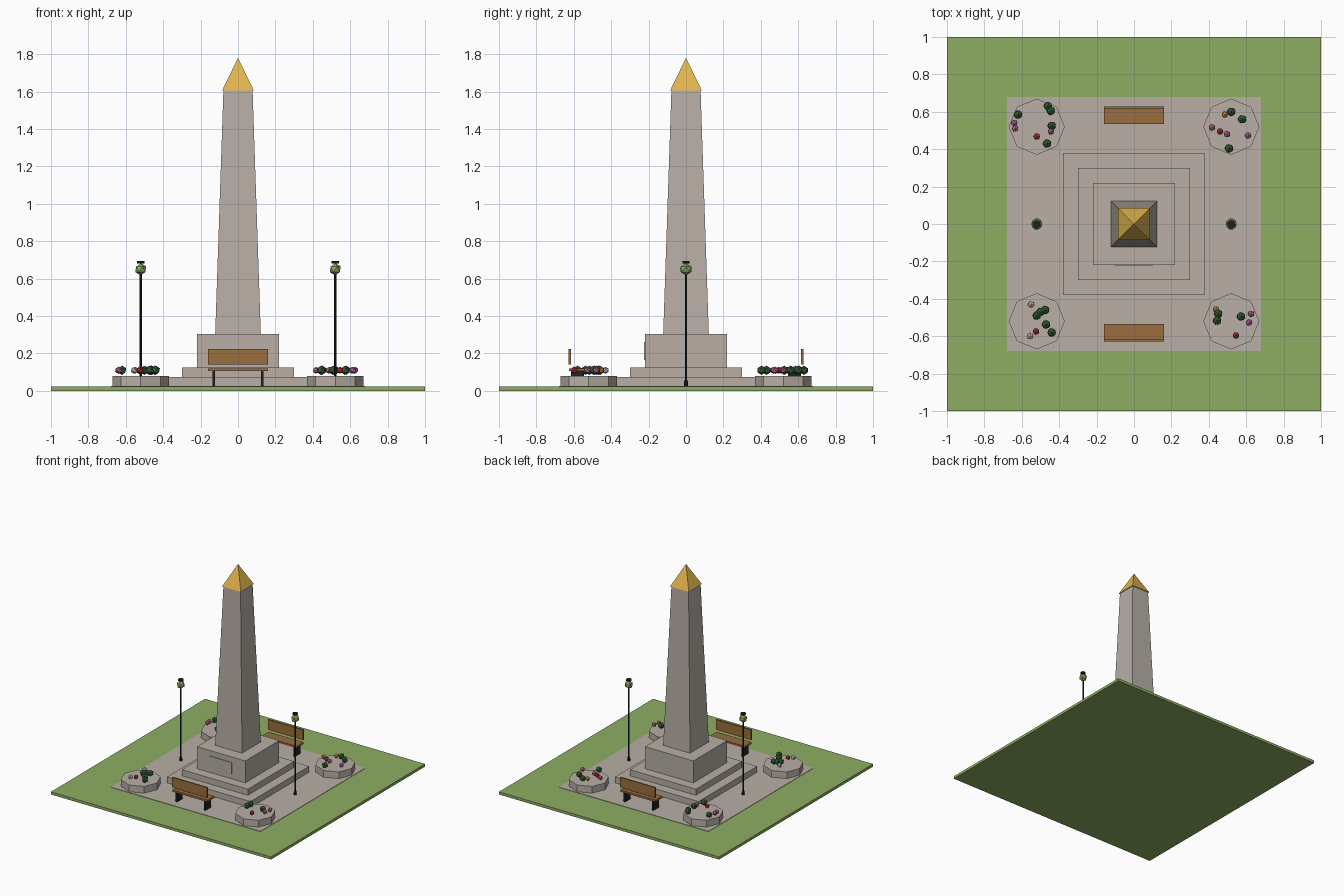
import bpy, math

if "Cube" in bpy.data.objects:
    bpy.data.objects.remove(bpy.data.objects["Cube"])


def material(name, r, g, b):
    m = bpy.data.materials.new(name)
    m.diffuse_color = (r, g, b, 1)
    m.use_nodes = True
    m.node_tree.nodes["Principled BSDF"].inputs["Base Color"].default_value = m.diffuse_color
    return m


GRASS = material("grass green", 0.27, 0.42, 0.125)
STONE = material("pale stone", 0.48, 0.43, 0.38)
GOLD = material("gold", 0.75, 0.45, 0.075)
WOOD = material("bench wood", 0.32, 0.155, 0.05)
IRON = material("black iron", 0.012, 0.015, 0.016)
LEAF = material("leaf green", 0.035, 0.13, 0.04)
RED = material("red petals", 0.60, 0.03, 0.05)
PINK = material("pink petals", 0.58, 0.16, 0.36)
WHITE = material("white petals", 0.65, 0.60, 0.60)
ORANGE = material("orange petals", 0.75, 0.32, 0.05)


def finish(name, mat):
    ob = bpy.context.object
    ob.name = name
    ob.data.materials.append(mat)
    return ob


def box(name, mat, x, y, z):
    """Box from (low, high) ranges on each axis."""
    bpy.ops.mesh.primitive_cube_add(size=1, location=[sum(r) / 2 for r in (x, y, z)])
    bpy.context.object.scale = [r[1] - r[0] for r in (x, y, z)]
    return finish(name, mat)


def slab(name, mat, half, z0, z1):
    return box(name, mat, (-half, half), (-half, half), (z0, z1))


def cone(name, mat, sides, r0, r1, x, y, z0, z1, turn=0.0):
    bpy.ops.mesh.primitive_cone_add(vertices=sides, radius1=r0, radius2=r1, depth=z1 - z0,
                                    location=(x, y, (z0 + z1) / 2), rotation=(0, 0, turn))
    return finish(name, mat)


def ball(name, mat, r, x, y, z):
    bpy.ops.mesh.primitive_ico_sphere_add(subdivisions=1, radius=r, location=(x, y, z))
    return finish(name, mat)


# Lawn and paving
slab("lawn", GRASS, 1.0, 0.0, 0.022)
slab("paving", STONE, 0.68, 0.012, 0.025)

# Stepped base, pedestal and plaque
slab("lower_step", STONE, 0.38, 0.02, 0.074)
slab("upper_step", STONE, 0.30, 0.07, 0.124)
slab("pedestal", STONE, 0.22, 0.12, 0.304)
box("plaque", STONE, (-0.10, 0.10), (-0.225, -0.218), (0.165, 0.26))

# Tapered shaft and gilded tip
R2 = math.sqrt(2)
cone("obelisk_shaft", STONE, 4, 0.122 * R2, 0.078 * R2, 0, 0, 0.30, 1.606, math.pi / 4)
cone("gilded_tip", GOLD, 4, 0.085 * R2, 0, 0, 0, 1.605, 1.78, math.pi / 4)

# Benches facing the monument
for s, side in ((-1, "front"), (1, "back")):
    def across(a, b):
        return tuple(sorted((s * a, s * b)))
    box(side + "_bench_seat", WOOD, (-0.16, 0.16), across(0.535, 0.625), (0.105, 0.12))
    box(side + "_bench_backrest", WOOD, (-0.16, 0.16), across(0.616, 0.628), (0.14, 0.224))
    for x in (-0.13, 0.13):
        box(side + "_bench_leg", IRON, (x - 0.007, x + 0.007), across(0.545, 0.615), (0.01, 0.106))

# Lamps on either side
for x in (-0.52, 0.52):
    cone("lamp_foot", IRON, 8, 0.012, 0.010, x, 0, 0.02, 0.055)
    cone("lamp_post", IRON, 8, 0.006, 0.006, x, 0, 0.02, 0.63)
    ball("lamp_lantern", GRASS, 0.033, x, 0, 0.65)
    cone("lamp_cap", IRON, 8, 0.02, 0.02, x, 0, 0.682, 0.695)

# Octagonal planters at the corners
for x in (-0.52, 0.52):
    for y in (-0.52, 0.52):
        cone("planter", STONE, 8, 0.15, 0.15, x, y, 0.01, 0.08)

# Shrubs and flowers by colour
PLANTS = (
    ("shrub", LEAF, 0.025, (
        (-.62, .585), (-.46, .63), (-.445, .605), (-.44, .525), (-.465, .43),
        (.52, .60), (.578, .56), (.508, .404),
        (-.475, -.46), (-.50, -.47), (-.52, -.49), (-.47, -.537), (-.44, -.58),
        (.45, -.48), (.444, -.517), (.572, -.495))),
    ("pink_flower", PINK, 0.019, (
        (-.64, .54), (-.636, .51), (-.444, .495), (.417, .516), (.497, .48), (.61, .473),
        (.626, -.48), (.615, -.527))),
    ("red_flower", RED, 0.019, ((-.52, .467), (.46, .495), (-.524, -.575), (.545, -.596))),
    ("white_flower", WHITE, 0.019, ((-.55, -.43), (-.556, -.60))),
    ("orange_flower", ORANGE, 0.019, ((.486, .585), (.438, -.457))),
)
for name, mat, r, spots in PLANTS:
    for x, y in spots:
        ball(name, mat, r, x, y, 0.11)
